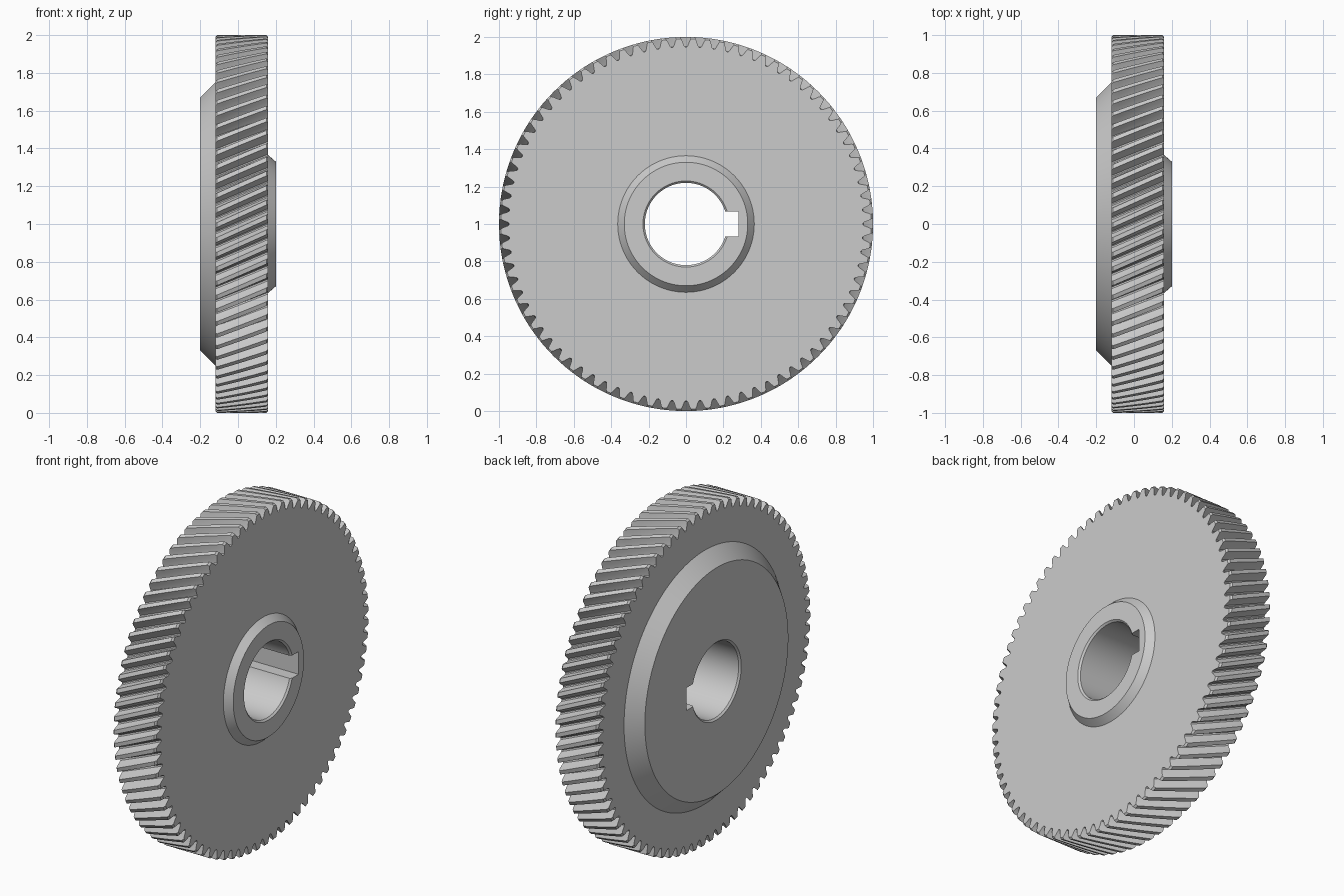
import bpy, bmesh
from math import pi, cos, sin

if "Cube" in bpy.data.objects:
    bpy.data.objects.remove(bpy.data.objects["Cube"])

TEETH = 80
X0, X1 = -0.12, 0.16          # tooth face extents along the axle
TWIST = 0.127                 # helix rotation across the face
# one tooth pitch, starting at a gap centre: (fraction of pitch, radius)
HALF = [(0.0, 0.945), (0.10, 0.949), (0.18, 0.962), (0.27, 0.981), (0.34, 1.0)]
PITCH = HALF + [(0.5, 1.0)] + [(1 - f, r) for f, r in reversed(HALF[1:])]
POINTS = [((i + f) * 2 * pi / TEETH, r) for i in range(TEETH) for f, r in PITCH]


def ring(bm, x, radius=None, limit=1.0, twisted=False):
    """Plain circle if radius is given, otherwise the toothed outline."""
    turn = -TWIST * (x - X1) / (X1 - X0) if twisted else 0
    verts = []
    for a, r in POINTS:
        r = radius if radius else min(r, limit)
        verts.append(bm.verts.new((x, r * cos(a + turn), 1 + r * sin(a + turn))))
    return verts


bm = bmesh.new()
rings = []

# bore and left hub
for x, r in [(-0.19, 0.22), (-0.20, 0.23), (-0.20, 0.67), (X0, 0.75)]:
    rings.append(ring(bm, x, r))
rings.append(ring(bm, X0, 0.93, twisted=True))

# helical teeth with chamfered ends
rings.append(ring(bm, X0, limit=0.99, twisted=True))
STEPS = 8
for i in range(STEPS + 1):
    rings.append(ring(bm, X0 + 0.01 + (X1 - X0 - 0.02) * i / STEPS, twisted=True))
rings.append(ring(bm, X1, limit=0.99, twisted=True))
rings.append(ring(bm, X1, 0.93, twisted=True))

# right hub and bore
for x, r in [(X1, 0.365), (0.20, 0.33), (0.20, 0.23), (0.19, 0.22)]:
    rings.append(ring(bm, x, r))

# skin the rings into one closed body
n = len(POINTS)
for k, a in enumerate(rings):
    b = rings[(k + 1) % len(rings)]
    for i in range(n):
        j = (i + 1) % n
        bm.faces.new((a[i], a[j], b[j], b[i]))
bmesh.ops.recalc_face_normals(bm, faces=bm.faces)
mesh = bpy.data.meshes.new("helical_gear")
bm.to_mesh(mesh)
bm.free()
gear = bpy.data.objects.new("helical_gear", mesh)
bpy.context.collection.objects.link(gear)

# keyway slot
bpy.ops.mesh.primitive_cube_add(size=1, location=(0, 0.19, 1))
cutter = bpy.context.object
cutter.name = "keyway_cutter"
cutter.scale = (0.6, 0.18, 0.134)
cutter.hide_render = True
cut = gear.modifiers.new("keyway", 'BOOLEAN')
cut.operation = 'DIFFERENCE'
cut.solver = 'EXACT'
cut.object = cutter

bpy.ops.object.select_all(action='DESELECT')
gear.select_set(True)
bpy.context.view_layer.objects.active = gear
bpy.ops.object.modifier_apply(modifier=cut.name)
bpy.data.objects.remove(cutter)
bpy.ops.object.shade_smooth_by_angle(angle=0.5)
